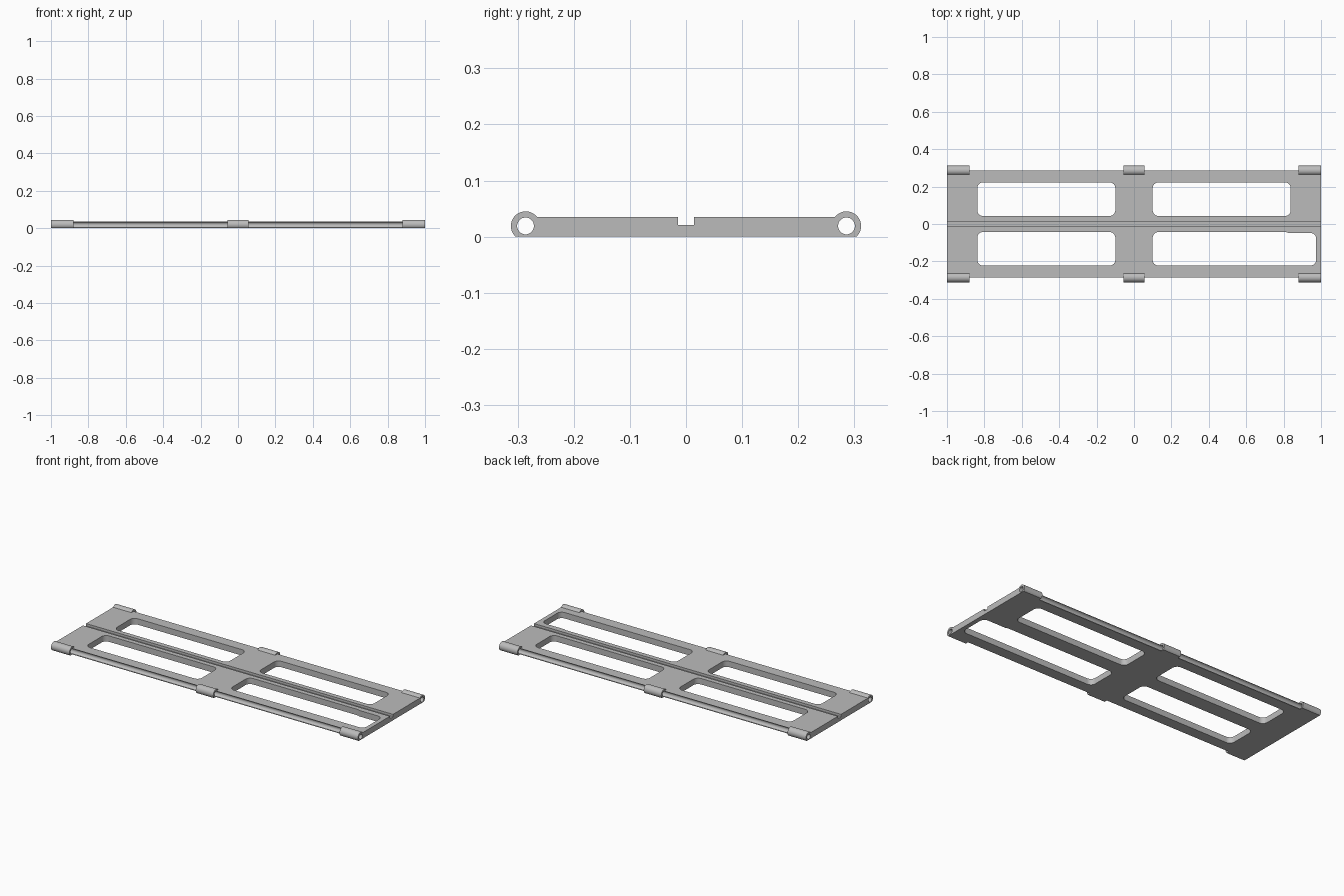
import bpy
import bmesh
from math import sin, cos, asin, sqrt, pi, radians

LENGTH = 2.0
THICK = 0.035
EDGE_Y = 0.286       # hinge axis distance from the middle
AXIS_Z = 0.019       # hinge axis height
HOLE_R = 0.015
BARREL_R = 0.026
GROOVE_HALF = 0.0145
GROOVE_Z = 0.021

if "Cube" in bpy.data.objects:
    bpy.data.objects.remove(bpy.data.objects["Cube"], do_unlink=True)

grey = bpy.data.materials.new("light_grey")
grey.use_nodes = True
colour = (0.5, 0.5, 0.5, 1)
grey.diffuse_color = colour
grey.node_tree.nodes["Principled BSDF"].inputs["Base Color"].default_value = colour


def arc(cy, cz, r, a0, a1, n):
    """Points on an arc, both ends included."""
    steps = [a0 + (a1 - a0) * i / n for i in range(n + 1)]
    return [(cy + r * cos(a), cz + r * sin(a)) for a in steps]


def prism(name, points, along, start, end):
    """Extrude a 2D outline along x (points are y, z) or z (points are x, y)."""
    bm = bmesh.new()
    place = (lambda p: (start, *p)) if along == "x" else (lambda p: (*p, start))
    face = bm.faces.new([bm.verts.new(place(p)) for p in points])
    moved = bmesh.ops.extrude_face_region(bm, geom=[face])["geom"]
    step = end - start
    bmesh.ops.translate(bm, vec=(step, 0, 0) if along == "x" else (0, 0, step),
                        verts=[v for v in moved if isinstance(v, bmesh.types.BMVert)])
    bmesh.ops.recalc_face_normals(bm, faces=bm.faces)
    mesh = bpy.data.meshes.new(name)
    bm.to_mesh(mesh)
    bm.free()
    mesh.materials.append(grey)
    obj = bpy.data.objects.new(name, mesh)
    bpy.context.collection.objects.link(obj)
    return obj


def activate(obj):
    bpy.ops.object.select_all(action="DESELECT")
    obj.select_set(True)
    bpy.context.view_layer.objects.active = obj


def cut(target, cutter):
    """Subtract the cutter and remove it."""
    activate(target)
    mod = target.modifiers.new("cut", "BOOLEAN")
    mod.operation = "DIFFERENCE"
    mod.solver = "EXACT"
    mod.object = cutter
    bpy.ops.object.modifier_apply(modifier=mod.name)
    bpy.data.objects.remove(cutter, do_unlink=True)


def smooth(obj):
    activate(obj)
    bpy.ops.object.shade_smooth_by_angle(angle=radians(30))


def rounded_rect(x0, x1, y0, y1, r=0.03):
    corners = [(x1 - r, y1 - r), (x0 + r, y1 - r), (x0 + r, y0 + r), (x1 - r, y0 + r)]
    outline = []
    for i, (cx, cy) in enumerate(corners):
        outline += arc(cx, cy, r, i * pi / 2, (i + 1) * pi / 2, 8)
    return outline


# Frame plate: section with a centre groove and a concave rod channel on each long edge
half = [(GROOVE_HALF, GROOVE_Z), (GROOVE_HALF, THICK), (EDGE_Y, THICK)]
half += arc(EDGE_Y, AXIS_Z, HOLE_R, pi / 2, 3 * pi / 2, 20)
half += [(EDGE_Y, 0)]
section = half + [(-y, z) for y, z in reversed(half)]
plate = prism("frame_plate", section, "x", -LENGTH / 2, LENGTH / 2)

# Four windows, the front left one running on to the end of the plate
windows = [
    (-0.838, -0.1, 0.043, 0.222),
    (0.1, 0.838, 0.043, 0.222),
    (-0.838, -0.1, -0.222, -0.043),
    (0.1, 0.838, -0.222, -0.043),
    (0.7, 0.974, -0.222, -0.048),
]
for bounds in windows:
    cut(plate, prism("window_cutter", rounded_rect(*bounds), "z", -0.1, 0.1))
smooth(plate)

# Hinge barrels: flat-bottomed tubes at both ends and the middle of each long edge
clip = asin(AXIS_Z / BARREL_R)
for side, sy in (("front", -1), ("back", 1)):
    for place, x0, x1 in (("right", -1, -0.88), ("middle", -0.057, 0.057), ("left", 0.88, 1)):
        outline = arc(sy * EDGE_Y, AXIS_Z, BARREL_R, -clip, pi + clip, 40)
        barrel = prism(f"{side}_{place}_barrel", outline, "x", x0, x1)
        hole = arc(sy * EDGE_Y, AXIS_Z, HOLE_R, 0, 2 * pi, 40)[:-1]
        cut(barrel, prism("rod_cutter", hole, "x", x0 - 0.1, x1 + 0.1))
        smooth(barrel)
